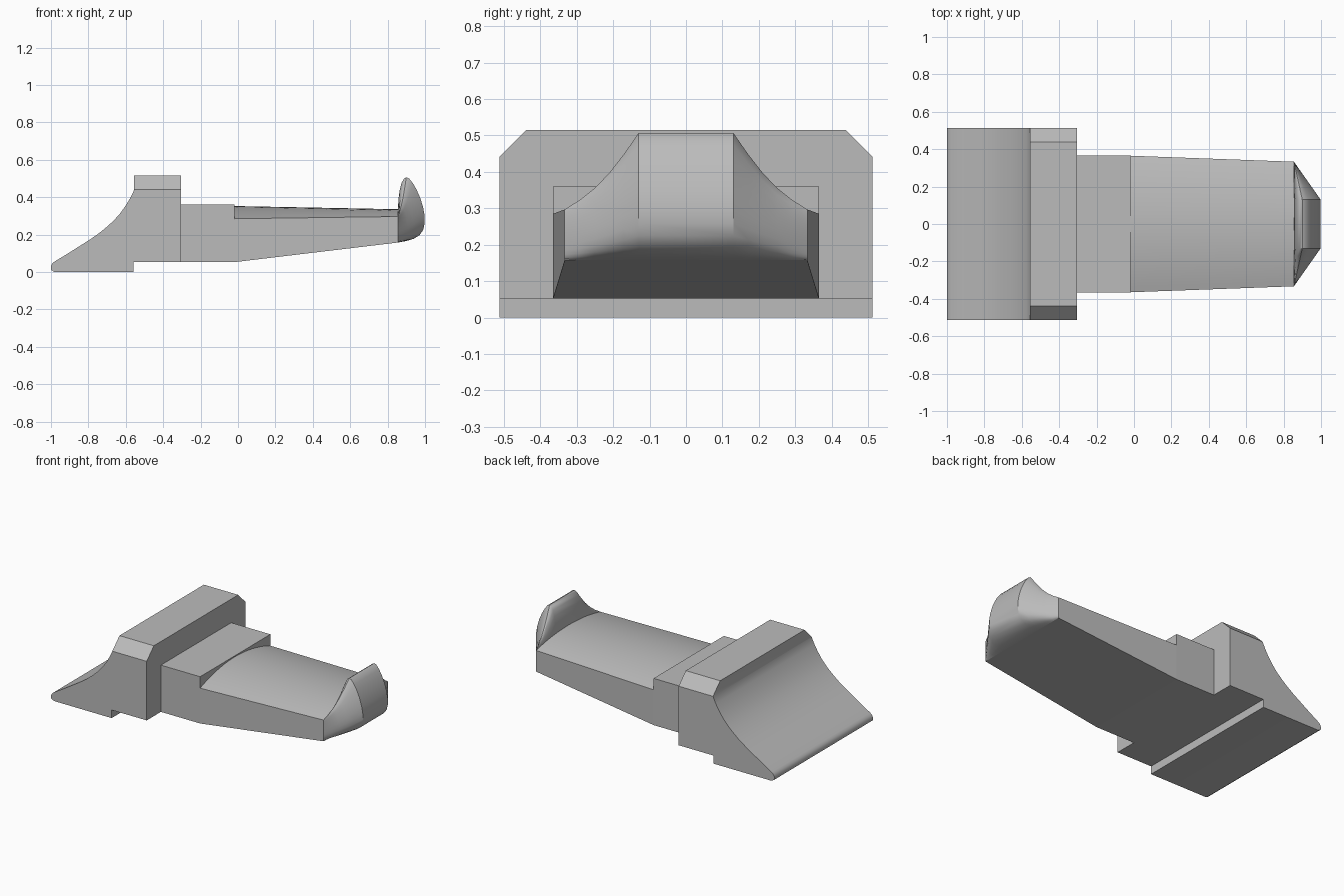
import bpy, bmesh, math

if "Cube" in bpy.data.objects:
    bpy.data.objects.remove(bpy.data.objects["Cube"])

grey = bpy.data.materials.new("plain_grey")
grey.diffuse_color = (0.5, 0.5, 0.5, 1)
grey.use_nodes = True
grey.node_tree.nodes["Principled BSDF"].inputs["Base Color"].default_value = grey.diffuse_color


def finish(name, bm):
    """Turn a bmesh into a shaded object with outward normals."""
    bmesh.ops.remove_doubles(bm, verts=bm.verts, dist=0.0005)
    bmesh.ops.recalc_face_normals(bm, faces=bm.faces)
    mesh = bpy.data.meshes.new(name)
    bm.to_mesh(mesh)
    bm.free()
    mesh.materials.append(grey)
    ob = bpy.data.objects.new(name, mesh)
    bpy.context.collection.objects.link(ob)
    bpy.ops.object.select_all(action='DESELECT')
    ob.select_set(True)
    bpy.context.view_layer.objects.active = ob
    bpy.ops.object.shade_smooth_by_angle(angle=math.radians(30))
    return ob


def loft(rings, cap=True):
    """Skin a list of equal-length closed rings of 3D points."""
    bm = bmesh.new()
    rows = [[bm.verts.new(p) for p in ring] for ring in rings]
    n = len(rows[0])
    for a, b in zip(rows, rows[1:]):
        for i in range(n):
            j = (i + 1) % n
            bm.faces.new((a[i], a[j], b[j], b[i]))
    if cap:
        bm.faces.new(rows[0])
        bm.faces.new(rows[-1])
    return bm


# Wedge with curved ramp and tall collar, chamfered at the top sides
ramp = [(-0.555, 0.44), (-0.575, 0.398), (-0.60, 0.356), (-0.63, 0.314), (-0.665, 0.275),
        (-0.70, 0.243), (-0.74, 0.21), (-0.79, 0.175), (-0.85, 0.137), (-0.92, 0.093),
        (-0.98, 0.057), (-0.992, 0.047), (-1.0, 0.032), (-1.0, 0.012), (-0.985, 0.002)]
outline = ramp + [(-0.97, 0), (-0.56, 0), (-0.56, 0.053), (-0.305, 0.053),
                  (-0.305, 0.515), (-0.555, 0.515)]
bm = loft([[(x, y, z) for x, z in outline] for y in (-0.512, 0.512)])
top_sides = [e for e in bm.edges
             if all(v.co.z > 0.51 for v in e.verts)
             and abs(e.verts[0].co.y - e.verts[1].co.y) < 0.01]
bmesh.ops.bevel(bm, geom=top_sides, offset=0.074, segments=1, affect='EDGES')
finish("wedge_and_collar", bm)

# Straight neck block
finish("neck", loft([[(x, -0.365, 0.053), (x, 0.365, 0.053), (x, 0.365, 0.36), (x, -0.365, 0.36)]
                     for x in (-0.305, -0.02)]))


# Tapered shank with an arched top
def shank_ring(x, w, low, side, mid, n=20):
    ring = [(x, -w, low), (x, w, low)]
    for i in range(n + 1):
        t = 1 - 2 * i / n
        ring.append((x, w * t, side + (mid - side) * (1 - t * t)))
    return ring


finish("shank", loft([shank_ring(-0.02, 0.365, 0.053, 0.285, 0.353),
                      shank_ring(0.856, 0.333, 0.158, 0.297, 0.336)], cap=False))

# Upturned tip: full profile in the middle, narrowing to the shank's side edges
profile = [(0.855, 0.158), (0.855, 0.25), (0.855, 0.335), (0.858, 0.39), (0.865, 0.44),
           (0.875, 0.478), (0.887, 0.499), (0.90, 0.507), (0.915, 0.5), (0.935, 0.475),
           (0.955, 0.44), (0.975, 0.395), (0.99, 0.345), (0.998, 0.30), (0.998, 0.26),
           (0.99, 0.225), (0.97, 0.197), (0.94, 0.178), (0.90, 0.166)]


def tip_ring(t, side):
    y = side * (0.13 + 0.203 * t)
    ring = []
    for x, z in profile:
        h = (z - 0.158) / 0.349
        height = 0.349 * (1 - t) + 0.139 * t - 0.028 * math.sin(math.pi * t)
        ring.append((0.855 + (x - 0.855) * (1 - t), y, 0.158 + h * height))
    return ring


steps = [1, 0.8, 0.6, 0.4, 0.2, 0]
finish("upturned_tip", loft([tip_ring(t, -1) for t in steps]
                            + [tip_ring(t, 1) for t in reversed(steps)], cap=False))
